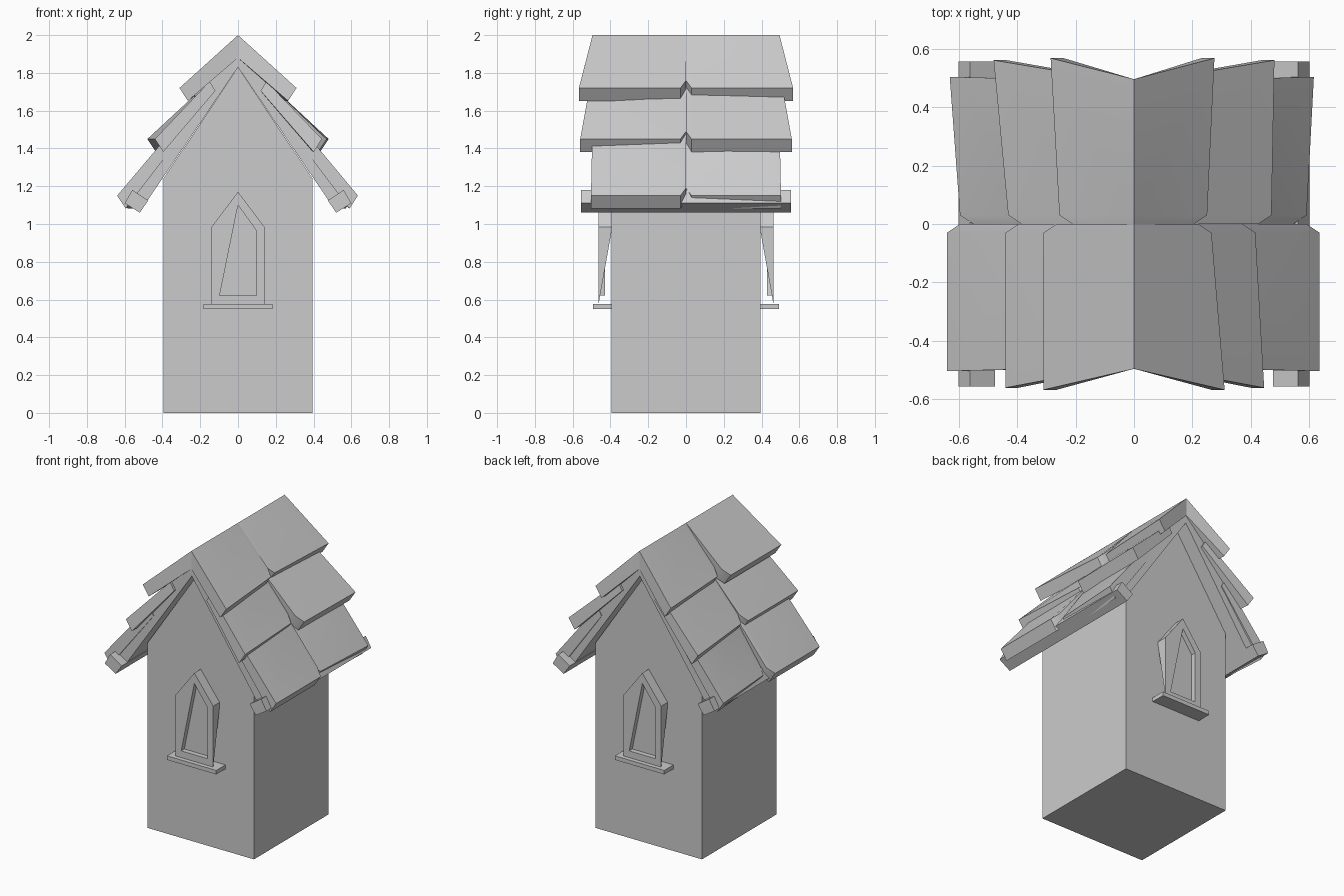
import bpy, bmesh
from math import radians

if "Cube" in bpy.data.objects:
    bpy.data.objects.remove(bpy.data.objects["Cube"])


def make(name, verts, faces, smooth=False):
    bm = bmesh.new()
    vs = [bm.verts.new(v) for v in verts]
    for f in faces:
        bm.faces.new([vs[i] for i in f])
    bmesh.ops.recalc_face_normals(bm, faces=bm.faces)
    me = bpy.data.meshes.new(name)
    bm.to_mesh(me)
    bm.free()
    ob = bpy.data.objects.new(name, me)
    bpy.context.collection.objects.link(ob)
    if smooth:
        bpy.ops.object.select_all(action='DESELECT')
        ob.select_set(True)
        bpy.context.view_layer.objects.active = ob
        bpy.ops.object.shade_smooth_by_angle(angle=radians(40))
    return ob


def loft(name, sections, smooth=False):
    # joins equal-sized closed sections and caps both ends
    n = len(sections[0])
    verts = [p for s in sections for p in s]
    faces = [range(n), range(len(verts) - n, len(verts))]
    for k in range(len(sections) - 1):
        for i in range(n):
            j = (i + 1) % n
            faces.append((k*n + i, k*n + j, k*n + n + j, k*n + n + i))
    return make(name, verts, faces, smooth)


def prism(name, profile, y0, y1):
    return loft(name, [[(x, y, z) for x, z in profile] for y in (y0, y1)])


# house body with gables
prism("house_body", [(-.395, 0), (.395, 0), (.395, 1.24), (0, 1.83), (-.395, 1.24)], -.395, .395)

# roof slab under the shingles
prism("roof_slab", [(0, 2), (.59, 1.115), (.52, 1.065), (0, 1.83),
                    (-.52, 1.065), (-.59, 1.115)], -.49, .49)

# eave beams
for s, side in ((1, "right"), (-1, "left")):
    prism("eave_beam_" + side,
          [(s*x, z) for x, z in ((.475, 1.125), (.52, 1.06), (.6, 1.11), (.56, 1.18))], -.555, .555)

# shingles: top edge (x, z), lower edge z, half lengths at top and bottom
rows = [((0, 2.0), 1.72, .495, .567), ((.15, 1.755), 1.45, .505, .56), ((.31, 1.54), 1.15, .495, .503)]
# lower edge x near the middle and at the gable end, for each row
corners = {
    (1, -1): [(.265, .31), (.415, .445), (.635, .635)],
    (-1, -1): [(.31, .31), (.44, .44), (.64, .64)],
    (1, 1): [(.25, .275), (.47, .48), (.59, .615)],
    (-1, 1): [(.255, .285), (.43, .48), (.595, .63)],
}
for (sx, sy), xs in corners.items():
    for r, ((ux, uz), lz, yt, yb) in enumerate(rows):
        a, b = xs[r]
        drop = (0, .12) if r == 0 else (.03, .05)
        secs = []
        for yu, yl, x, z in ((0, 0, a - .045, lz + .04), (.03, .03, a, lz), (yt, yb, b, lz)):
            pts = [(ux, yu, uz), (x, yl, z), (x - .045, yl, z - .068),
                   (max(ux - drop[0], 0), yu, uz - drop[1])]
            secs.append([(sx*px, sy*py, pz) for px, py, pz in pts])
        loft(f"shingle_row{r + 1}", secs, True)

# arched windows with sills, front and back
outer = [(-.14, .575), (.14, .575), (.14, .985), (0, 1.17), (-.14, .985)]
inner = [(-.097, .622), (.097, .622), (.097, .965), (0, 1.1)]
for s, side in ((1, "front"), (-1, "back")):
    layers = [(outer, -.463), (outer, -.39), (inner, -.463), (inner, -.43)]
    verts = [(s*x, s*y, z) for pts, y in layers for x, z in pts]
    faces = [(0, 1, 11, 10), (1, 2, 12, 11), (2, 3, 13, 12), (3, 4, 0, 10, 13),
             (2, 3, 8, 7), (3, 4, 9, 8), (1, 2, 7), (4, 0, 9), (14, 15, 16, 17)]
    faces += [(10 + i, 10 + (i + 1) % 4, 14 + (i + 1) % 4, 14 + i) for i in range(4)]
    make("window_frame_" + side, verts, faces)
    prism("window_sill_" + side, [(-.183, .55), (.183, .55), (.183, .577), (-.183, .577)],
          s * -.492, s * -.39)
